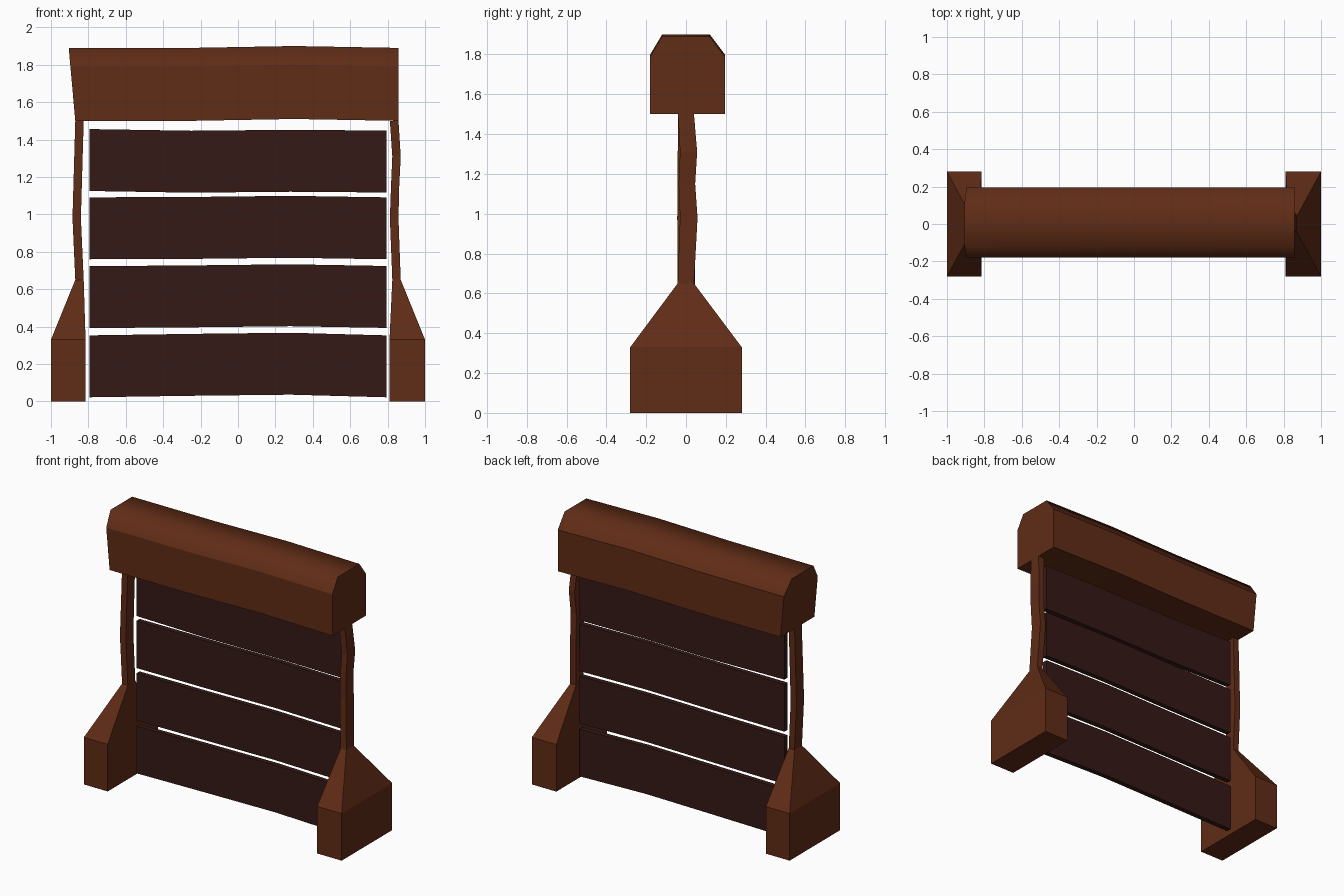
import bpy

if "Cube" in bpy.data.objects:
    bpy.data.objects.remove(bpy.data.objects["Cube"])


def material(name, color):
    m = bpy.data.materials.new(name)
    m.diffuse_color = (*color, 1)
    m.use_nodes = True
    m.node_tree.nodes["Principled BSDF"].inputs["Base Color"].default_value = m.diffuse_color
    return m


BROWN = material("warm_wood", (0.115, 0.025, 0.008))
DARK = material("dark_wood", (0.035, 0.010, 0.008))


def loft(name, rings, mat, smooth_sides=()):
    """Skin a list of equal-length rings and cap both ends."""
    n = len(rings[0])
    verts = [p for ring in rings for p in ring]
    faces, smooth = [], []
    for r in range(len(rings) - 1):
        for i in range(n):
            j = (i + 1) % n
            faces.append((r * n + i, r * n + j, (r + 1) * n + j, (r + 1) * n + i))
            smooth.append(i in smooth_sides)
    faces += [tuple(reversed(range(n))), tuple(range(len(verts) - n, len(verts)))]
    smooth += [False, False]
    me = bpy.data.meshes.new(name)
    me.from_pydata(verts, [], faces)
    me.polygons.foreach_set("use_smooth", smooth)
    me.materials.append(mat)
    ob = bpy.data.objects.new(name, me)
    bpy.context.collection.objects.link(ob)
    return ob


def post(name, sections):
    """Sections are (z, x0, x1, y0, y1)."""
    loft(name, [[(a, c, z), (b, c, z), (b, d, z), (a, d, z)]
                for z, a, b, c, d in sections], BROWN)


# Side posts: wide feet tapering into slightly crooked uprights
post("left_post", [
    (0, -1, -0.815, -0.28, 0.28), (0.33, -1, -0.815, -0.28, 0.28),
    (0.65, -0.87, -0.825, -0.042, 0.04), (0.98, -0.885, -0.84, -0.044, 0.04),
    (1.5, -0.87, -0.825, -0.04, 0.04)])
post("right_post", [
    (0, 0.81, 1, -0.28, 0.28), (0.33, 0.81, 1, -0.28, 0.28),
    (0.65, 0.825, 0.87, -0.042, 0.04), (0.98, 0.812, 0.858, -0.03, 0.058),
    (1.15, 0.818, 0.862, -0.037, 0.046), (1.31, 0.825, 0.87, -0.03, 0.056),
    (1.5, 0.812, 0.858, -0.04, 0.04)])

# Top beam: chamfered section, left end leaning outward, gentle sag
PROFILE = [(-0.18, 1.5), (0.195, 1.5), (0.195, 1.79),
           (0.12, 1.89), (-0.12, 1.89), (-0.18, 1.79)]
rings = []
for x, lean, dz in [(-0.87, -0.035, 0), (-0.25, 0, 0), (0.3, 0, 0.01), (0.858, 0, 0)]:
    rings.append([(x + lean * (z - 1.5) / 0.39, y, z + dz) for y, z in PROFILE])
loft("top_beam", rings, BROWN, smooth_sides=(2, 3, 4))

# Four bowed planks: bottom heights at four stations along x
STATIONS = (-0.795, -0.25, 0.28, 0.795)
PLANKS = [(0.022, 0.030, 0.036, 0.022), (0.392, 0.396, 0.402, 0.393),
          (0.760, 0.762, 0.768, 0.760), (1.125, 1.116, 1.121, 1.117)]
for k, heights in enumerate(PLANKS):
    loft(f"plank_{k + 1}", [[(x, 0.01, z), (x, 0.045, z),
                             (x, 0.045, z + 0.331), (x, 0.01, z + 0.331)]
                            for x, z in zip(STATIONS, heights)], DARK)
